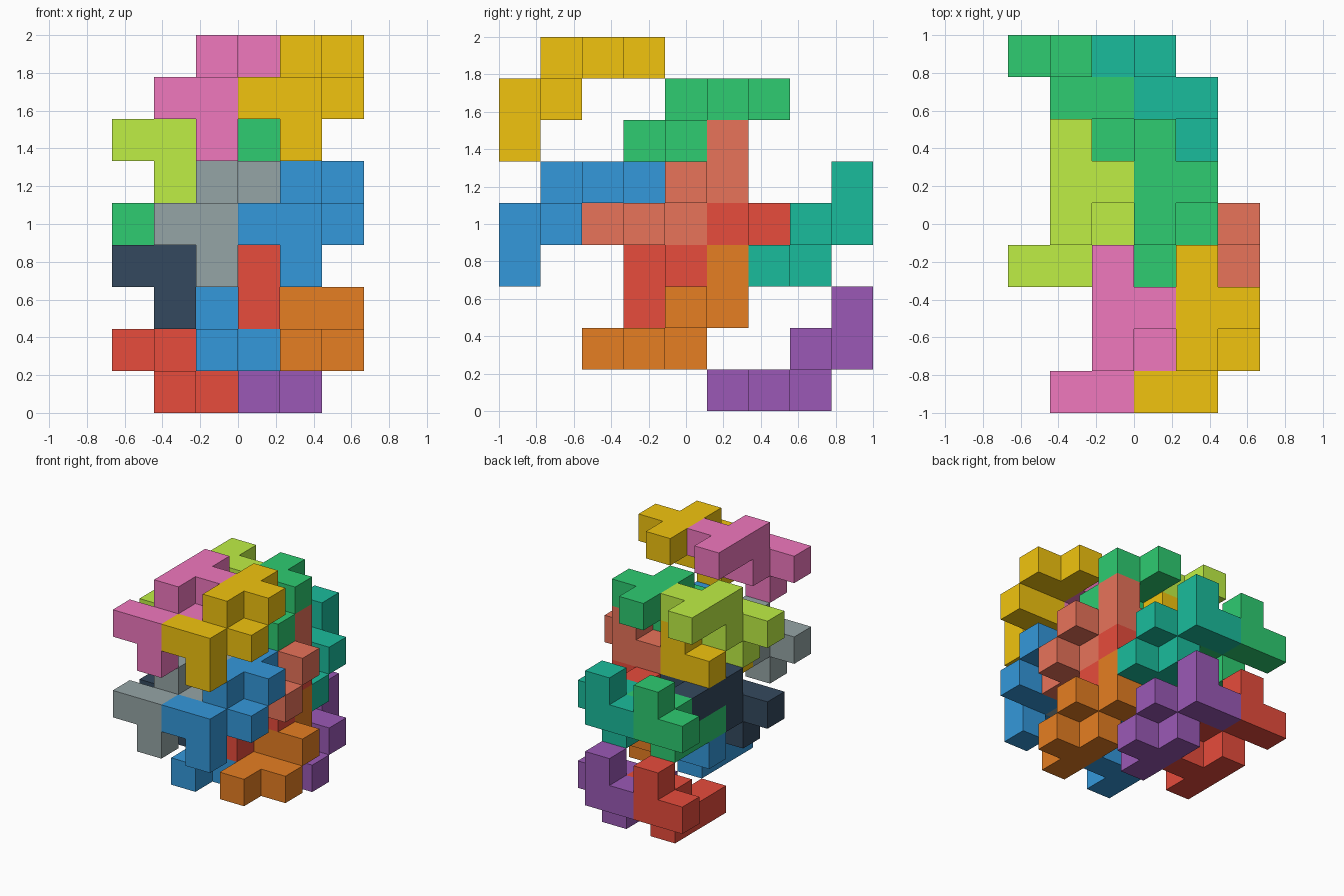
import bpy, bmesh
from mathutils import Vector

if "Cube" in bpy.data.objects:
    bpy.data.objects.remove(bpy.data.objects["Cube"])

U = 2 / 9  # edge length of one cube cell

# One nine-cell block: a T on top, a step in the middle, a foot at the front
BLOCK = [(4, 1, 8), (4, 2, 8), (4, 3, 8), (5, 2, 8), (5, 1, 7),
         (4, 1, 7), (4, 0, 7), (3, 0, 7), (4, 0, 6)]
# The same block turned half a turn about the x axis
FLIPPED = [(i, 5 - j, 9 - k) for i, j, k in BLOCK]

COLORS = {
    "red": "E74C3C", "blue": "3498DB", "green": "2ECC71", "gold": "F1C40F",
    "purple": "9B59B6", "teal": "1ABC9C", "orange": "E67E22", "navy": "34495E",
    "grey": "95A5A6", "pink": "F078BE", "lime": "BFEF45", "salmon": "E8735A",
}

# (name, cells, shift in cells, colour, colour of the twin two cells to the left)
PIECES = [
    ("top_front_block", BLOCK, (0, 0, 0), "gold", "pink"),
    ("middle_front_block", BLOCK, (0, 0, -3), "blue", "grey"),
    ("top_back_block", BLOCK, (-1, 3, -1), "green", "lime"),
    ("middle_back_block", BLOCK, (-1, 3, -4), "red", "navy"),
    ("bottom_front_flipped_block", FLIPPED, (0, 0, 0), "orange", "blue"),
    ("middle_front_flipped_block", FLIPPED, (0, 0, 3), "salmon", "gold"),
    ("middle_back_flipped_block", FLIPPED, (-1, 3, 2), "teal", "green"),
    ("bottom_back_flipped_block", FLIPPED, (-1, 3, -1), "purple", "red"),
]


def linear(c):
    return c / 12.92 if c <= 0.04045 else ((c + 0.055) / 1.055) ** 2.4


def material(name):
    mat = bpy.data.materials.get(name)
    if not mat:
        mat = bpy.data.materials.new(name)
        rgb = [linear(int(COLORS[name][n:n + 2], 16) / 255) for n in (0, 2, 4)]
        mat.diffuse_color = (*rgb, 1)
        mat.use_nodes = True
        mat.node_tree.nodes["Principled BSDF"].inputs["Base Color"].default_value = mat.diffuse_color
    return mat


def add_piece(name, cells, shift, color):
    """Skin a set of cells with only its outer faces, merged where flat."""
    cells = {tuple(a + b for a, b in zip(c, shift)) for c in cells}
    bm = bmesh.new()
    verts = {}

    def corner(p):
        if p not in verts:
            verts[p] = bm.verts.new(Vector((p[0] - 3, p[1] - 4.5, p[2])) * U)
        return verts[p]

    for cell in cells:
        for a in range(3):
            for side in (0, 1):
                near = list(cell)
                near[a] += 2 * side - 1
                if tuple(near) in cells:
                    continue
                quad = []
                for db, dc in ((0, 0), (1, 0), (1, 1), (0, 1)):
                    p = list(cell)
                    p[a] += side
                    p[(a + 1) % 3] += db
                    p[(a + 2) % 3] += dc
                    quad.append(corner(tuple(p)))
                bm.faces.new(quad if side else quad[::-1])
    bmesh.ops.dissolve_limit(bm, angle_limit=0.01, verts=bm.verts[:], edges=bm.edges[:])
    mesh = bpy.data.meshes.new(name)
    bm.to_mesh(mesh)
    bm.free()
    mesh.materials.append(material(color))
    bpy.context.collection.objects.link(bpy.data.objects.new(name, mesh))


# Interlocking stack: every piece comes as a right and left twin
for name, cells, (x, y, z), right, left in PIECES:
    add_piece(name + "_right", cells, (x, y, z), right)
    add_piece(name + "_left", cells, (x - 2, y, z), left)
